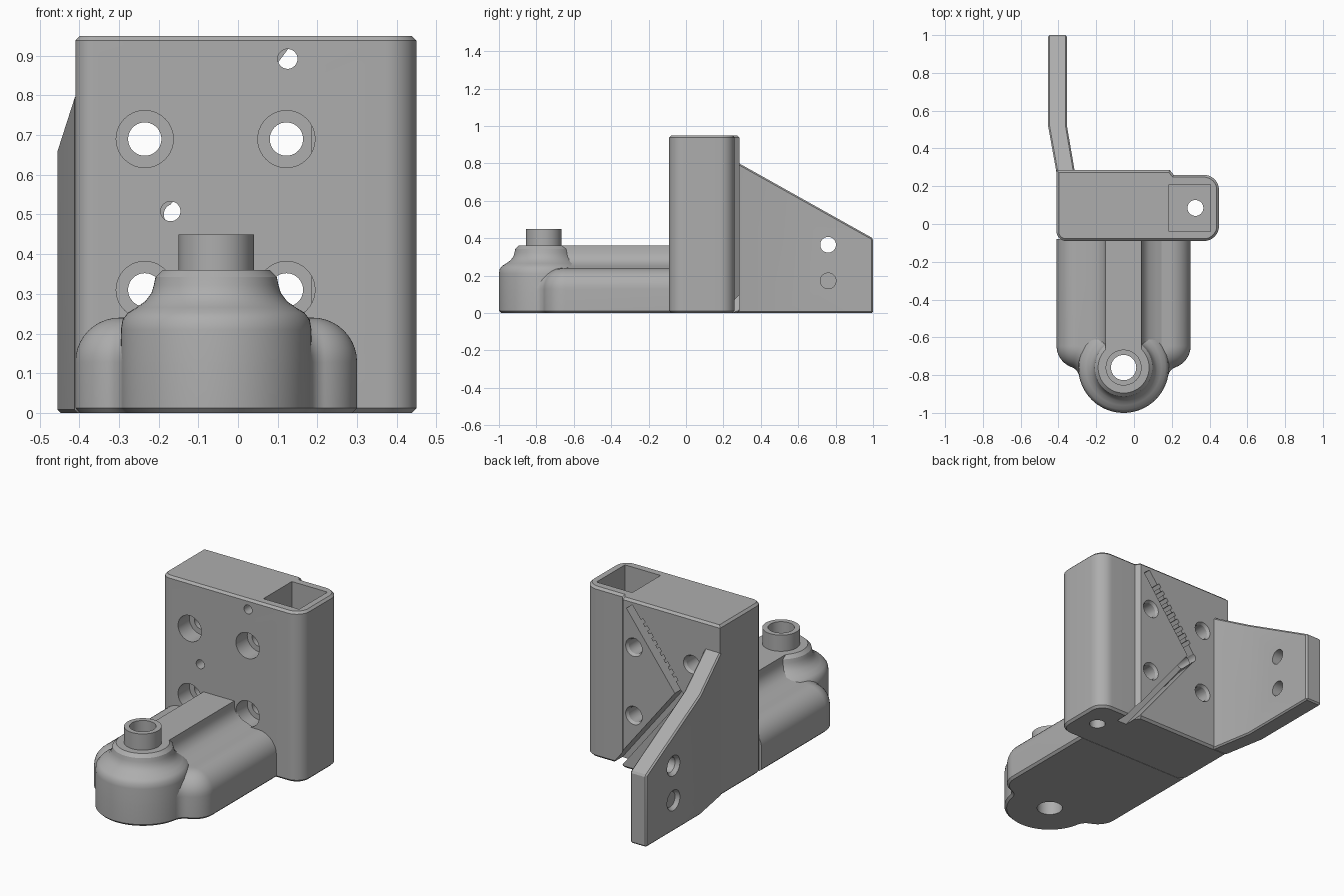
import bpy, bmesh, math
from mathutils import Vector, Matrix

cube = bpy.data.objects.get("Cube")
if cube:
    bpy.data.objects.remove(cube, do_unlink=True)

grey = bpy.data.materials.new("plain_grey")
grey.use_nodes = True
COLOUR = (0.42, 0.42, 0.42, 1)
grey.diffuse_color = COLOUR
grey.node_tree.nodes["Principled BSDF"].inputs["Base Color"].default_value = COLOUR
CX = -0.055          # centre line of the arm


def make(name, bm):
    bmesh.ops.recalc_face_normals(bm, faces=bm.faces[:])
    me = bpy.data.meshes.new(name)
    bm.to_mesh(me)
    bm.free()
    ob = bpy.data.objects.new(name, me)
    bpy.context.collection.objects.link(ob)
    me.materials.append(grey)
    return ob


def loft(name, rings):
    """Skin closed rings of equal length and cap both ends."""
    bm = bmesh.new()
    loops = [[bm.verts.new(p) for p in ring] for ring in rings]
    n = len(loops[0])
    for a, b in zip(loops, loops[1:]):
        for i in range(n):
            j = (i + 1) % n
            bm.faces.new((a[i], a[j], b[j], b[i]))
    bm.faces.new(loops[0][::-1])
    bm.faces.new(loops[-1])
    return make(name, bm)


def inset(pts, d):
    """Offset a counter-clockwise outline inwards with mitred corners."""
    out = []
    for i, p in enumerate(pts):
        a = (p - pts[i - 1]).normalized()
        b = (pts[(i + 1) % len(pts)] - p).normalized()
        na, nb = Vector((-a.y, a.x)), Vector((-b.y, b.x))
        out.append(p + (na + nb) * d / (1 + na.dot(nb)))
    return out


def stack(name, outline, layers):
    return loft(name, [[(p.x, p.y, z) for p in inset(outline, d)] for d, z in layers])


def arc(c, r, a0, a1, n=12):
    return [Vector((c[0] + r * math.cos(t), c[1] + r * math.sin(t)))
            for t in (math.radians(a0 + (a1 - a0) * i / n) for i in range(n + 1))]


def prism_y(name, pts, y0, y1):
    return loft(name, [[(x, y, z) for x, z in pts] for y in (y0, y1)])


def box(name, lo, hi):
    return loft(name, [[(lo[0], lo[1], z), (hi[0], lo[1], z), (hi[0], hi[1], z), (lo[0], hi[1], z)]
                       for z in (lo[2], hi[2])])


def rod(p, q, r, r2=None):
    """Round cutter from p to q, tapered when r2 is given."""
    p, q = Vector(p), Vector(q)
    bm = bmesh.new()
    turn = (q - p).to_track_quat('Z', 'Y').to_matrix().to_4x4()
    bmesh.ops.create_cone(bm, cap_ends=True, segments=40, radius1=r, radius2=r2 or r,
                          depth=(q - p).length, matrix=Matrix.Translation((p + q) / 2) @ turn)
    return make("cutter", bm)


def slot(p, q, w, y0, y1):
    """Straight slot cutter between two (x, z) points."""
    p, q = Vector(p), Vector(q)
    d = (q - p).normalized()
    s = Vector((-d.y, d.x)) * w / 2
    return prism_y("cutter", [p + s, p - s, q - s, q + s], y0, y1)


def cut(ob, cutter):
    cutter.hide_render = True
    mod = ob.modifiers.new("cut", 'BOOLEAN')
    mod.operation, mod.solver, mod.object = 'DIFFERENCE', 'EXACT', cutter
    bpy.context.view_layer.objects.active = ob
    bpy.ops.object.modifier_apply(modifier=mod.name)
    bpy.data.objects.remove(cutter, do_unlink=True)


# Carriage block with stepped back and chamfered ends
outline = (arc((-0.36, -0.04), 0.05, 180, 270) + arc((0.37, -0.01), 0.08, 270, 360)
           + arc((0.37, 0.18), 0.08, 0, 90)
           + [Vector(p) for p in ((0.21, 0.26), (0.19, 0.285), (-0.41, 0.285))])
block = stack("carriage_block", outline, [(0.012, 0), (0, 0.012), (0, 0.938), (0.012, 0.95)])

# Square pocket and its drain hole
cut(block, box("cutter", (0.185, -0.04, 0.12), (0.405, 0.21, 1)))
cut(block, rod((0.325, 0.085, -0.1), (0.325, 0.085, 0.2), 0.042))

# Counterbored mounting holes and small pin holes
for x in (-0.235, 0.122):
    for z in (0.69, 0.31):
        cut(block, rod((x, -0.2, z), (x, 0.4, z), 0.042))
        cut(block, rod((x, -0.2, z), (x, 0.01, z), 0.072))
        cut(block, rod((x, 0.27, z), (x, 0.3, z), 0.042, 0.06))
for x, z in ((0.125, 0.892), (-0.17, 0.508)):
    cut(block, rod((x, -0.2, z), (x, 0.23, z), 0.025))

# Toothed belt groove on the back
bend, top, low = Vector((-0.16, 0.5)), Vector((0.15, 0.91)), Vector((0.26, -0.03))
cut(block, slot(bend, top, 0.046, 0.18, 0.35))
cut(block, slot(bend, low, 0.047, 0.181, 0.351))
cut(block, rod((bend.x, 0.182, bend.y), (bend.x, 0.352, bend.y), 0.027))
run = (top - bend).normalized()
side = Vector((-run.y, run.x))
for i in range(9):
    c = bend + run * (0.08 + 0.042 * i) + side * 0.01
    cut(block, slot(c, c + side * 0.03, 0.022, 0.183, 0.353))

# Arm: shoulders blending through a concave curve into the round nose
corner, nose = Vector((-0.29, -0.645)), Vector((CX, -0.76))
ra, rb, f = 0.12, 0.24, 0.06
gap = nose - corner
d = gap.length
along = ((ra + f) ** 2 - (rb + f) ** 2 + d * d) / (2 * d)
up = math.sqrt((ra + f) ** 2 - along ** 2)
u = gap.normalized()
fillet = corner + u * along + Vector((u.y, -u.x)) * up


def angle(a, b):
    return math.degrees(math.atan2(b.y - a.y, b.x - a.x)) % 360


to_fillet = angle(corner, fillet)
to_nose = angle(nose, fillet)
f0 = angle(fillet, corner)
f1 = (angle(fillet, nose) + 180) % 360 - 180
left = ([Vector((-0.41, -0.08))] + arc(corner, ra, 180, to_fillet)
        + arc(fillet, f, f0, f1)[1:] + arc(nose, rb, to_nose, 270, 16)[1:])
right = [Vector((2 * CX - p.x, p.y)) for p in reversed(left[:-1])]
layers = [(0.012, 0), (0, 0.012)]
R = 0.112
for i in range(11):
    t = math.radians(9 * i)
    layers.append((R * (1 - math.cos(t)), 0.128 + R * math.sin(t)))
# keep the back end flush with the block while the sides round over
rings = []
for dist, z in layers:
    pts = inset(left + right, dist)
    pts[0].y = pts[-1].y = -0.08
    rings.append([(p.x, p.y, z) for p in pts])
arm = loft("arm_base", rings)

# Raised rib with flared foot
half = [(0.2, 0.18), (0.2, 0.24), (0.175, 0.25), (0.135, 0.265), (0.108, 0.29), (0.097, 0.32), (0.095, 0.36)]
rib = prism_y("arm_rib", [(CX - x, z) for x, z in half] + [(CX + x, z) for x, z in reversed(half)],
              -0.08, -0.74)

# Round nose boss with neck and short tube
boss_profile = [(0.228, 0), (0.24, 0.012), (0.24, 0.21), (0.236, 0.235), (0.222, 0.253), (0.2, 0.266),
                (0.178, 0.282), (0.163, 0.302), (0.157, 0.322), (0.153, 0.342), (0.135, 0.36),
                (0.095, 0.36), (0.095, 0.45)]
boss = loft("nose_boss", [[(p.x, p.y, z) for p in arc(nose, r, 0, 360, 64)[:-1]]
                          for r, z in boss_profile])
for part in (arm, rib, boss):
    cut(part, rod((CX, -0.76, -0.1), (CX, -0.76, 0.6), 0.067))

# Bent side wing with sloping top
bm = bmesh.new()
plan = [(-0.41, 0.27), (-0.455, 0.52), (-0.455, 1), (-0.355, 1), (-0.355, 0.52), (-0.312, 0.27)]


def slope(y):
    return 0.808 - (y - 0.27) * 0.56


wing = loft("side_wing", [[(x, y, 0) for x, y in plan], [(x, y, slope(y)) for x, y in plan]])
mod = wing.modifiers.new("soft_edges", 'BEVEL')
mod.width, mod.segments, mod.limit_method, mod.angle_limit = 0.008, 1, 'ANGLE', math.radians(50)
bpy.context.view_layer.objects.active = wing
bpy.ops.object.modifier_apply(modifier=mod.name)
for z in (0.365, 0.172):
    cut(wing, rod((-0.6, 0.76, z), (-0.2, 0.76, z), 0.042))
    cut(wing, rod((-0.465, 0.76, z), (-0.435, 0.76, z), 0.064, 0.042))

# Smooth curves, sharp edges
bpy.ops.object.select_all(action='DESELECT')
for part in (block, arm, rib, boss, wing):
    part.select_set(True)
bpy.context.view_layer.objects.active = block
bpy.ops.object.shade_smooth_by_angle(angle=math.radians(30))
